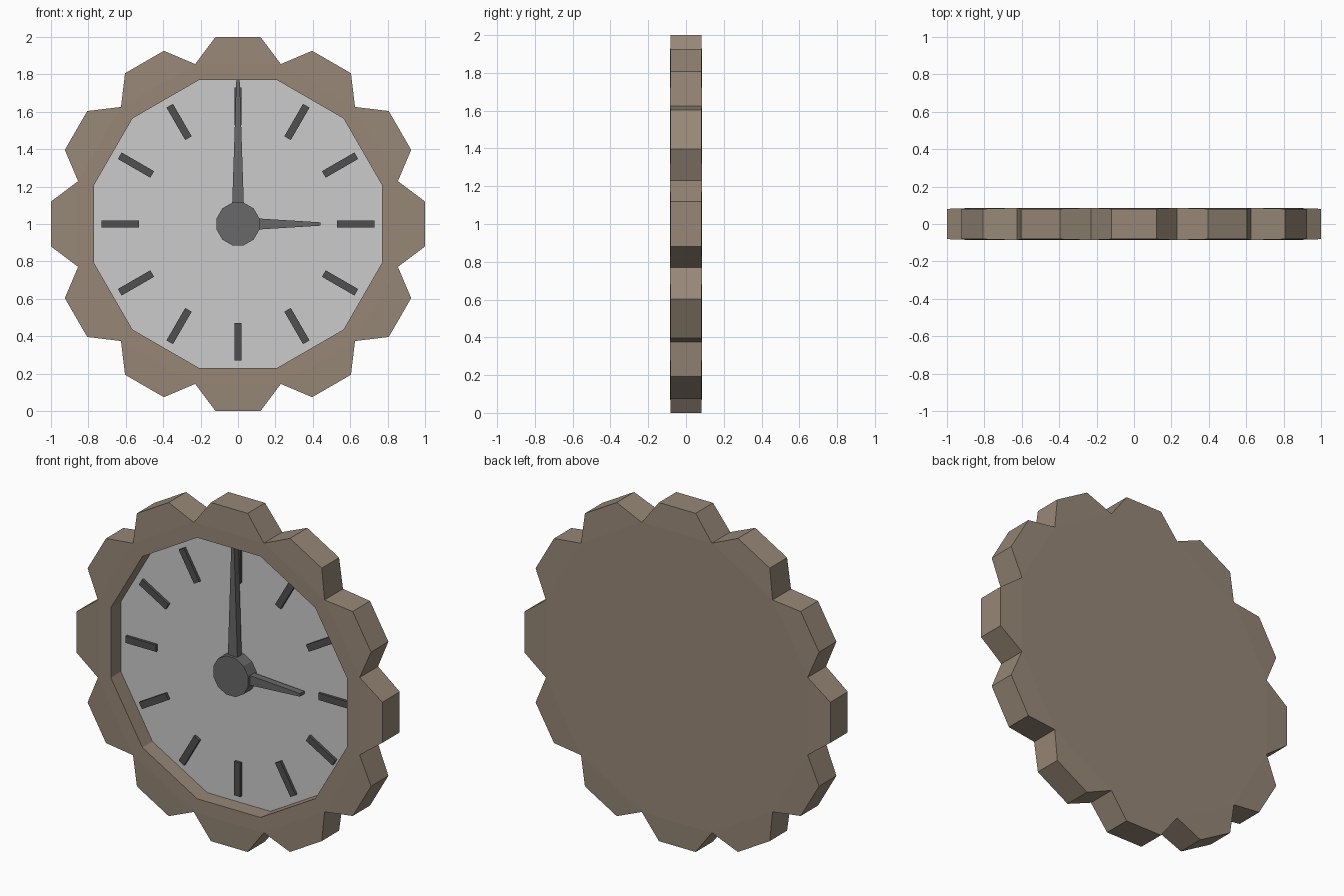
import bpy, bmesh
from math import sin, cos, radians

if "Cube" in bpy.data.objects:
    bpy.data.objects.remove(bpy.data.objects["Cube"])


def material(name, rgb):
    m = bpy.data.materials.new(name)
    m.diffuse_color = (*rgb, 1)
    m.use_nodes = True
    m.node_tree.nodes["Principled BSDF"].inputs["Base Color"].default_value = m.diffuse_color
    return m


wood = material("wood", (0.31, 0.245, 0.185))
dark = material("dark_metal", (0.14, 0.14, 0.14))
ink = material("ink", (0.08, 0.08, 0.08))


def finish(name, bm, mat=None):
    bmesh.ops.recalc_face_normals(bm, faces=bm.faces)
    me = bpy.data.meshes.new(name)
    bm.to_mesh(me)
    bm.free()
    if mat:
        me.materials.append(mat)
    ob = bpy.data.objects.new(name, me)
    bpy.context.collection.objects.link(ob)
    return ob


def polar(r, deg, y):
    # clockwise from twelve, about the clock centre
    return (r * sin(radians(deg)), y, 1 + r * cos(radians(deg)))


def turn(x, z, deg):
    a = radians(deg)
    return (x * cos(a) + z * sin(a), 1 - x * sin(a) + z * cos(a))


def prism(name, pts, y0, y1, mat=None):
    bm = bmesh.new()
    f = [bm.verts.new((x, y0, z)) for x, z in pts]
    b = [bm.verts.new((x, y1, z)) for x, z in pts]
    bm.faces.new(f)
    bm.faces.new(b)
    n = len(pts)
    for i in range(n):
        j = (i + 1) % n
        bm.faces.new((f[i], f[j], b[j], b[i]))
    return finish(name, bm, mat)


# Toothed frame: twelve blunt teeth, solid back, recessed front well
TIP, VALLEY, INNER = 1.0072, 0.885, 0.798
Y_TIP, Y_BODY, Y_DIAL = 0.081, 0.086, 0.01
bm = bmesh.new()


def ring(r, offset, y):
    return [bm.verts.new(polar(r, 30 * k + offset, y)) for k in range(12)]


sides = []
for s in (-1, 1):
    sides.append((ring(VALLEY, -15, s * Y_BODY), ring(TIP, -6.84, s * Y_TIP),
                  ring(TIP, 6.84, s * Y_TIP)))
rim = ring(INNER, -15, -Y_BODY)
well = ring(INNER, -15, Y_DIAL)
(fv, fa, fb), (bv, ba, bb) = sides
for k in range(12):
    n = (k + 1) % 12
    for v, a, b in sides:
        bm.faces.new((v[k], a[k], b[k], v[n]))
    bm.faces.new((fv[k], fa[k], ba[k], bv[k]))
    bm.faces.new((fa[k], fb[k], bb[k], ba[k]))
    bm.faces.new((fb[k], fv[n], bv[n], bb[k]))
    bm.faces.new((rim[k], fv[k], fv[n], rim[n]))
    bm.faces.new((rim[k], rim[n], well[n], well[k]))
bm.faces.new(bv)
bm.faces.new(well)
finish("frame", bm, wood)

# Dial plate
dial = [turn(0, INNER, 30 * k - 15) for k in range(12)]
prism("dial", dial, Y_DIAL - 0.002, Y_DIAL + 0.02)

# Plain hour markers
for k in range(12):
    bar = [turn(x, z, 30 * k)
           for x, z in ((-0.02, 0.53), (0.02, 0.53), (0.02, 0.73), (-0.02, 0.73))]
    prism(f"hour_marker_{k + 1}", bar, -0.008, Y_DIAL, ink)

# Hub and tapered hands
hub = [turn(0, 0.118, 30 * k + 15) for k in range(12)]
prism("hub", hub, -0.068, Y_DIAL, dark)
for name, length, angle in (("minute_hand", 0.77, 0), ("hour_hand", 0.44, 90)):
    outline = [turn(x, z, angle) for x, z in
               ((-0.033, 0.05), (0.033, 0.05), (0.009, length), (-0.009, length))]
    prism(name, outline, -0.05, -0.01, dark)
